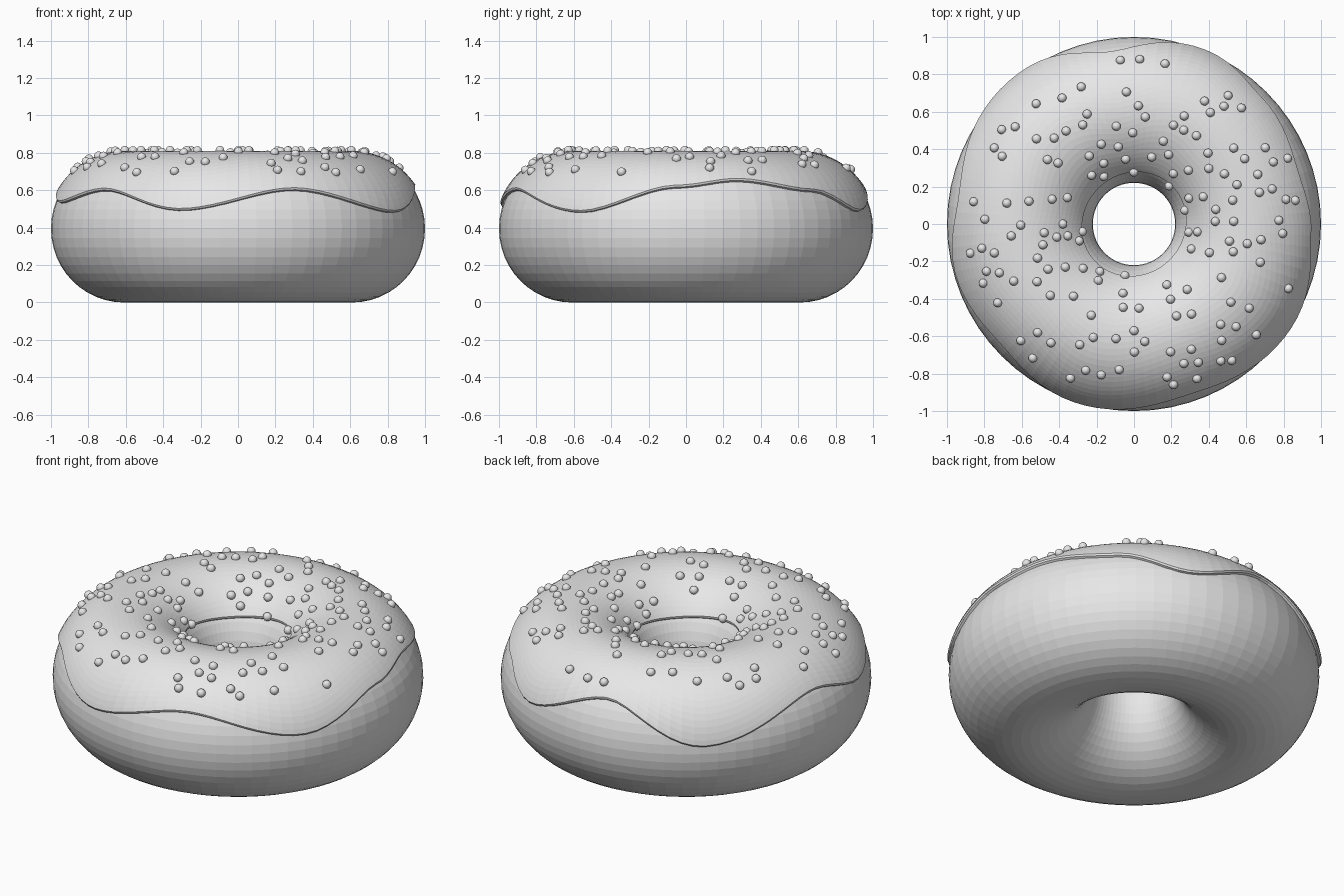
import bpy, bmesh, math, random
from mathutils import Vector, Matrix

cube = bpy.data.objects.get("Cube")
if cube:
    bpy.data.objects.remove(cube, do_unlink=True)

RING = 0.61            # distance from the axis to the middle of the dough
TUBE_W, TUBE_H = 0.39, 0.395
MID_Z = 0.395
ICING = 0.02           # icing thickness

grey = bpy.data.materials.new("light_grey")
grey.use_nodes = True
grey.diffuse_color = (0.8, 0.8, 0.8, 1)
grey.node_tree.nodes["Principled BSDF"].inputs["Base Color"].default_value = (0.8, 0.8, 0.8, 1)


def tube_point(theta, phi, lift=0.0):
    """Point on the ring: theta runs round the axis, phi round the tube."""
    r = RING + (TUBE_W + lift) * math.cos(phi)
    z = MID_Z + (TUBE_H + lift) * math.sin(phi)
    return Vector((r * math.cos(theta), r * math.sin(theta), z))


def add_object(name, bm, smooth=False):
    bmesh.ops.recalc_face_normals(bm, faces=bm.faces)
    for face in bm.faces:
        face.smooth = smooth
    mesh = bpy.data.meshes.new(name)
    bm.to_mesh(mesh)
    bm.free()
    mesh.materials.append(grey)
    obj = bpy.data.objects.new(name, mesh)
    bpy.context.collection.objects.link(obj)
    return obj


def loft(name, sections):
    """Join closed sections into a closed ring."""
    bm = bmesh.new()
    rings = [[bm.verts.new(p) for p in s] for s in sections]
    for i, a in enumerate(rings):
        b = rings[(i + 1) % len(rings)]
        for j in range(len(a)):
            k = (j + 1) % len(a)
            bm.faces.new((a[j], b[j], b[k], a[k]))
    return add_object(name, bm)


# Dough
SEGMENTS, SIDES = 64, 48
loft("dough", [[tube_point(math.tau * i / SEGMENTS, math.tau * j / SIDES)
                for j in range(SIDES)] for i in range(SEGMENTS)])

# Icing: wavy outer edge given as (degrees, height) crests and dips
WAVE = [(17, 0.645), (45, 0.59), (67, 0.485), (98, 0.635), (130, 0.44),
        (172, 0.61), (196, 0.53), (222, 0.595), (252, 0.49), (288, 0.597),
        (326, 0.48), (357, 0.61), (377, 0.645)]


def outer_height(theta):
    deg = math.degrees(theta) % 360
    if deg < WAVE[0][0]:
        deg += 360
    for (a, za), (b, zb) in zip(WAVE, WAVE[1:]):
        if a <= deg <= b:
            t = (deg - a) / (b - a)
            return za + (zb - za) * t * t * (3 - 2 * t)


def icing_section(theta, steps=28):
    inner_z = 0.62 + 0.012 * math.sin(2 * theta)
    start = math.asin((outer_height(theta) - MID_Z) / TUBE_H)
    end = math.pi - math.asin((inner_z - MID_Z) / TUBE_H)
    span = [start + (end - start) * j / steps for j in range(steps + 1)]
    rim = 0.02
    top = [start + rim] + span[1:-1] + [end - rim]
    # Slanted rims at both ends, underside tucked into the dough
    points = [tube_point(theta, start, ICING * 0.6)]
    points += [tube_point(theta, p, ICING) for p in top]
    points += [tube_point(theta, end, ICING * 0.6)]
    points += [tube_point(theta, p, -0.01) for p in reversed(span)]
    return points


ICING_SEGMENTS = 96
loft("icing", [icing_section(math.tau * i / ICING_SEGMENTS)
               for i in range(ICING_SEGMENTS)])

# Sprinkles: little balls scattered over the top of the icing
random.seed(7)
spots = []
while len(spots) < 150:
    theta = random.uniform(0, math.tau)
    r = random.uniform(0.27, 0.9)
    phi = math.acos((r - RING) / (TUBE_W + ICING))
    p = tube_point(theta, phi, ICING + 0.003)
    if all((p - q).length > 0.06 for q in spots):
        spots.append(p)

bm = bmesh.new()
for p in spots:
    bmesh.ops.create_uvsphere(bm, u_segments=14, v_segments=8, radius=0.024,
                              matrix=Matrix.Translation(p))
add_object("sprinkles", bm, smooth=True)
